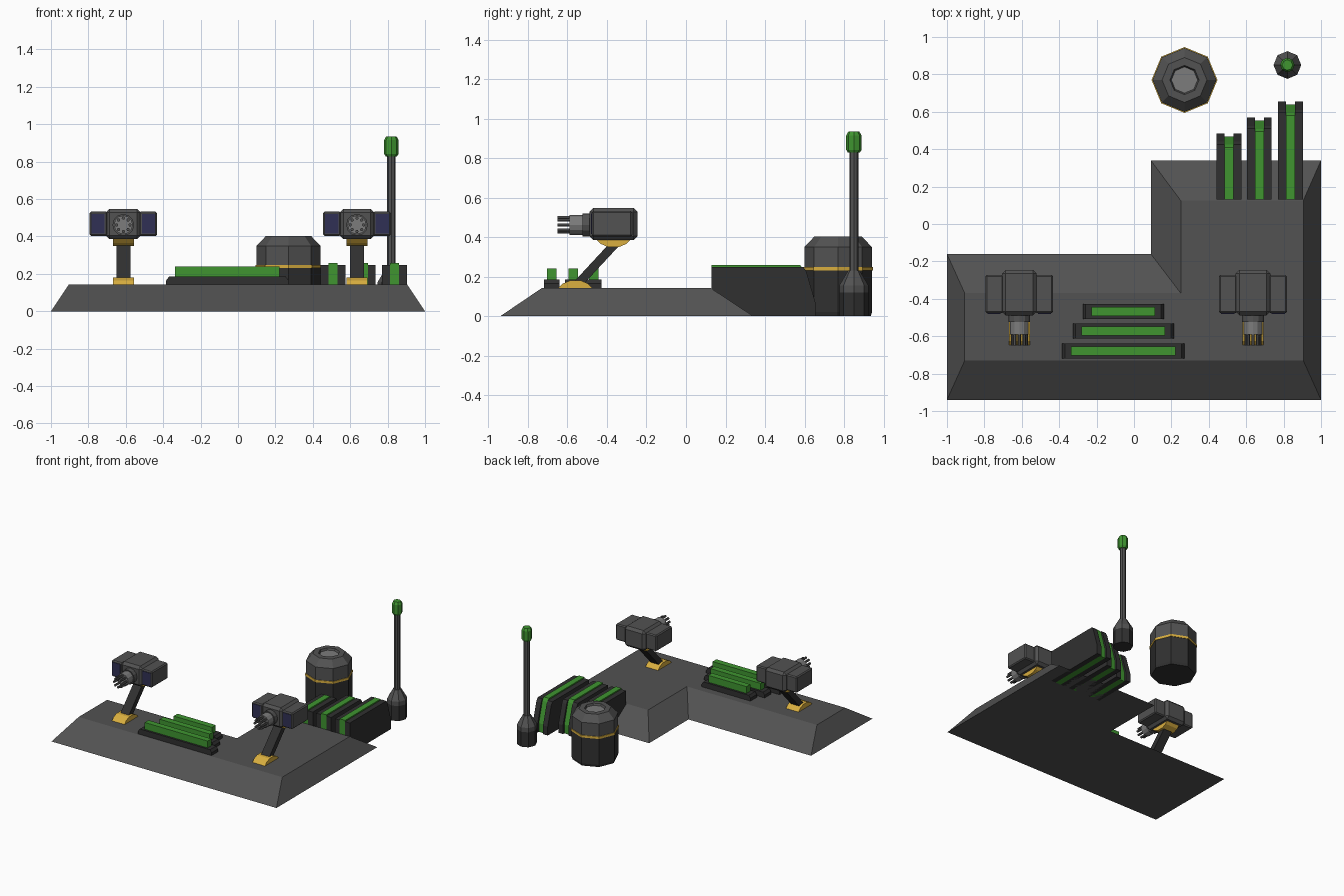
import bpy, bmesh
from math import cos, sin, tau
from mathutils import Vector

if "Cube" in bpy.data.objects:
    bpy.data.objects.remove(bpy.data.objects["Cube"])


def material(name, r, g, b):
    m = bpy.data.materials.new(name)
    m.diffuse_color = (r, g, b, 1)
    m.use_nodes = True
    m.node_tree.nodes["Principled BSDF"].inputs["Base Color"].default_value = m.diffuse_color
    return m


GREY = material("grey", 0.085, 0.085, 0.085)
DARK = material("dark_grey", 0.03, 0.03, 0.03)
LIGHT = material("light_grey", 0.2, 0.2, 0.2)
GREEN = material("green", 0.05, 0.3, 0.03)
GOLD = material("gold", 0.7, 0.43, 0.05)
BLUE = material("dark_blue", 0.03, 0.03, 0.09)


def loft(name, rings, mat):
    """Skin a stack of equal-length point loops and cap both ends."""
    bm = bmesh.new()
    loops = [[bm.verts.new(p) for p in ring] for ring in rings]
    n = len(loops[0])
    for a, b in zip(loops, loops[1:]):
        for i in range(n):
            j = (i + 1) % n
            bm.faces.new((a[i], a[j], b[j], b[i]))
    bm.faces.new(loops[0][::-1])
    bm.faces.new(loops[-1])
    bmesh.ops.recalc_face_normals(bm, faces=bm.faces)
    mesh = bpy.data.meshes.new(name)
    bm.to_mesh(mesh)
    bm.free()
    mesh.materials.append(mat)
    ob = bpy.data.objects.new(name, mesh)
    bpy.context.collection.objects.link(ob)
    return ob


def prism(name, profile, x0, x1, mat):
    """Extrude a (y, z) profile along x."""
    return loft(name, [[(x, y, z) for y, z in profile] for x in (x0, x1)], mat)


def box(name, lo, hi, mat, bevel=0):
    (x0, y0, z0), (x1, y1, z1) = lo, hi
    ob = prism(name, [(y0, z0), (y1, z0), (y1, z1), (y0, z1)], x0, x1, mat)
    if bevel:
        mod = ob.modifiers.new("bevel", 'BEVEL')
        mod.width, mod.segments = bevel, 1
    return ob


def lathe(name, profile, centre, mat, n=8, axis='z'):
    """Turn (radius, distance) pairs around a z or y axis through centre."""
    rings = []
    for r, d in profile:
        ring = []
        for i in range(n):
            u, v = r * cos(tau * i / n), r * sin(tau * i / n)
            ring.append(Vector(centre) + Vector((u, v, d) if axis == 'z' else (u, d, v)))
        rings.append(ring)
    return loft(name, rings, mat)


# L-shaped base with sloped sides
bottom = [(-1, -.94), (1, -.94), (1, .34), (.09, .34), (.09, -.16), (-1, -.16)]
top = [(-.905, -.73), (.905, -.73), (.905, .125), (.25, .125), (.25, -.37), (-.905, -.37)]
loft("base", [[(x, y, 0) for x, y in bottom], [(x, y, .142) for x, y in top]], GREY)

# Three stepped light bars on the front deck
for i, (y, half) in enumerate([(-.468, .217), (-.572, .27), (-.68, .327)]):
    cx = -.057
    loft(f"light_bar_tray_{i}", [
        [(cx + sx * h, y + sy * .04, z) for sx, sy in ((-1, -1), (1, -1), (1, 1), (-1, 1))]
        for h, z in ((half, .14), (half, .165), (half - .015, .185))], DARK)
    box(f"light_bar_{i}", (cx - half + .047, y - .024, .18), (cx + half - .047, y + .024, .24), GREEN)

# Three rear fins, each two rails with a green strip between
for i, (x, back) in enumerate([(.508, .485), (.67, .57), (.837, .655)]):
    def fin(y_in, z_top):
        e = back - y_in
        return [(.13, z_top), (e - .06, z_top), (e - .045, z_top - .025),
                (e, .07), (e, 0), (.13, 0)]
    for s in (-1, 1):
        prism(f"fin_rail_{i}_{s}", fin(0, .248), x + s * .024, x + s * .066, DARK)
    prism(f"fin_strip_{i}", fin(.016, .258), x - .024, x + .024, GREEN)

# Octagonal tank
c = (.27, .77, 0)
lathe("tank_lower", [(.165, 0), (.172, .02), (.172, .232)], c, DARK)
lathe("tank_band", [(.176, .23), (.176, .248)], c, GOLD)
lathe("tank_upper", [(.171, .246), (.171, .35), (.12, .403), (.078, .403), (.07, .385)], c, GREY)
lathe("tank_cap", [(.07, .38), (.07, .388)], c, LIGHT)

# Antenna mast
c = (.82, .85, 0)
lathe("mast_foot", [(.074, 0), (.074, .12)], c, DARK)
lathe("mast_collar", [(.074, .12), (.074, .155), (.03, .23)], c, GREY)
lathe("mast_pole", [(.023, .22), (.023, .84)], c, GREY)
lathe("mast_lamp", [(.03, .828), (.039, .842), (.039, .915), (.028, .934)], c, GREEN)

# Two gun turrets
dome = [(-.088, 0), (-.065, .024), (-.028, .04), (.028, .04), (.065, .024), (.088, 0)]
for side, x in (("left", -.613), ("right", .636)):
    n = side + "_turret_"
    prism(n + "foot", [(-.56 + y, .14 + z) for y, z in dome], x - .056, x + .056, GOLD)
    prism(n + "arm", [(-.585, .155), (-.525, .155), (-.335, .36), (-.395, .36)],
          x - .037, x + .037, DARK)
    prism(n + "joint", [(-.367 + y, .39 - z) for y, z in dome], x - .056, x + .056, GOLD)
    box(n + "head", (x - .093, -.488, .385), (x + .093, -.245, .548), GREY, .02)
    for s in (-1, 1):
        a, b = sorted((x + s * .085, x + s * .181))
        box(f"{n}pod_{s}", (a, -.477, .403), (b, -.272, .532), GREY, .008)
        a, b = sorted((x + s * .1, x + s * .17))
        box(f"{n}pod_panel_{s}", (a, -.48, .415), (b, -.47, .52), BLUE)
    c = (x, 0, .462)
    lathe(n + "barrel_collar", [(.058, -.48), (.058, -.525)], c, GREY, 12, 'y')
    lathe(n + "barrel_drum", [(.05, -.52), (.05, -.59)], c, LIGHT, 12, 'y')
    for k in range(8):
        a = tau * k / 8
        lathe(f"{n}barrel_{k}", [(.009, -.585), (.009, -.65)],
              (x + .036 * cos(a), 0, .462 + .036 * sin(a)), GREY, 6, 'y')
